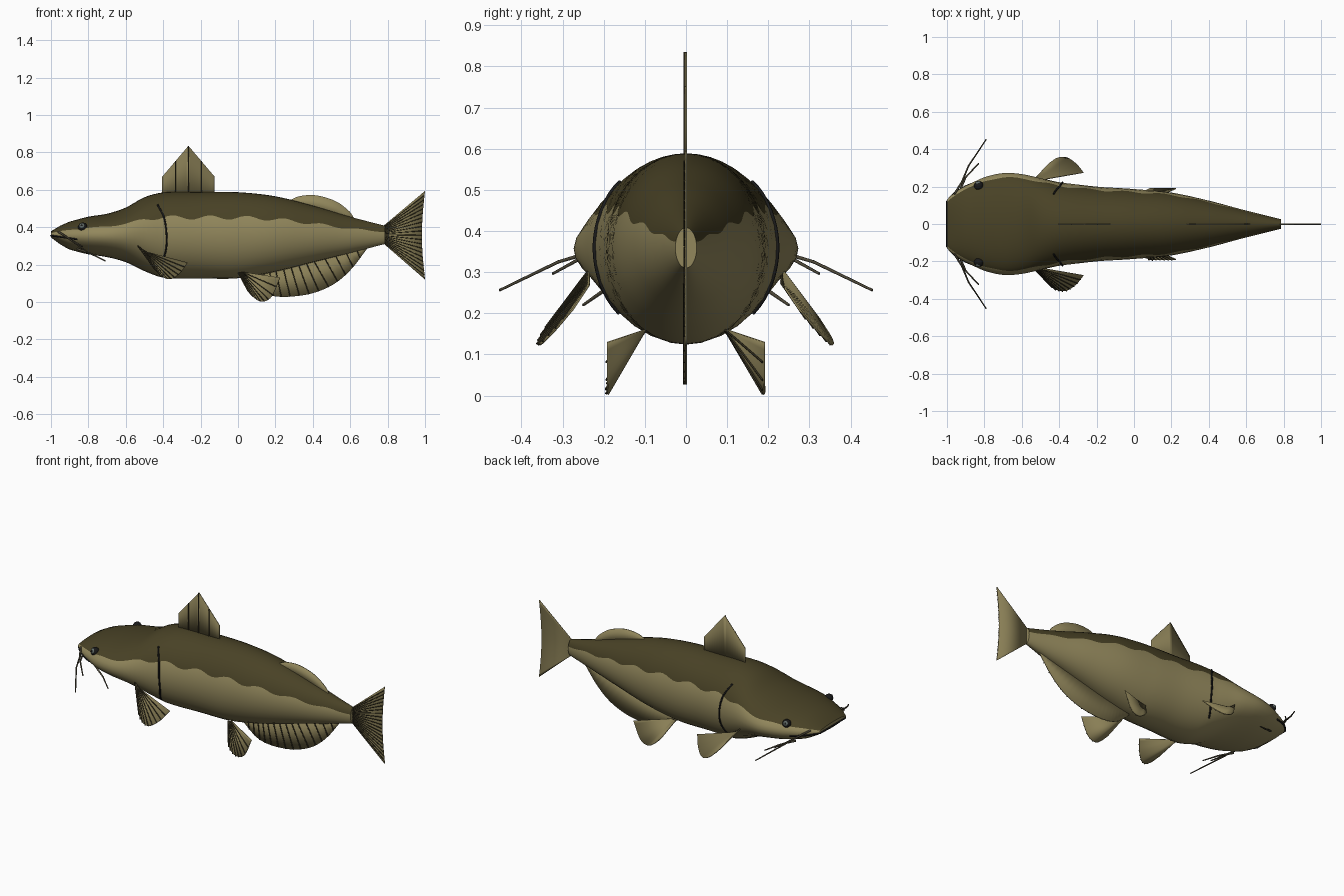
import bpy, math
from mathutils import Vector

if "Cube" in bpy.data.objects:
    bpy.data.objects.remove(bpy.data.objects["Cube"])


def material(name, r, g, b):
    m = bpy.data.materials.new(name)
    m.diffuse_color = (r, g, b, 1)
    m.use_nodes = True
    m.node_tree.nodes["Principled BSDF"].inputs["Base Color"].default_value = m.diffuse_color
    return m


FLANK = material("olive tan", 0.29, 0.245, 0.108)
BACK = material("dark olive", 0.066, 0.054, 0.019)
FIN = material("fin olive", 0.25, 0.21, 0.092)
RAY = material("dark brown", 0.03, 0.025, 0.012)
BLACK = material("black", 0.01, 0.01, 0.01)
IRIS = material("grey", 0.12, 0.15, 0.14)
WHISKER = material("whisker brown", 0.075, 0.065, 0.04)


def spline(pts, t):
    """Catmull-Rom point at t in 0..1 along evenly weighted points."""
    pts = [Vector(p) for p in pts]
    s = min(max(t, 0), 1) * (len(pts) - 1)
    i = min(int(s), len(pts) - 2)
    f = s - i
    p1, p2 = pts[i], pts[i + 1]
    p0 = pts[i - 1] if i else p1 * 2 - p2
    p3 = pts[i + 2] if i + 2 < len(pts) else p2 * 2 - p1
    return 0.5 * (2 * p1 + (p2 - p0) * f + (2 * p0 - 5 * p1 + 4 * p2 - p3) * f * f
                  + (3 * p1 - p0 - 3 * p2 + p3) * f ** 3)


def sample(pts, n, smooth=True):
    if smooth:
        return [spline(pts, i / (n - 1)) for i in range(n)]
    out = []
    for i in range(n):
        s = i / (n - 1) * (len(pts) - 1)
        k = min(int(s), len(pts) - 2)
        out.append(Vector(pts[k]).lerp(Vector(pts[k + 1]), s - k))
    return out


def mesh_object(name, verts, faces, mats, smooth=None):
    me = bpy.data.meshes.new(name)
    me.from_pydata([tuple(v) for v in verts], [], faces)
    for m in mats:
        me.materials.append(m)
    ob = bpy.data.objects.new(name, me)
    bpy.context.collection.objects.link(ob)
    if smooth:
        bpy.ops.object.select_all(action='DESELECT')
        ob.select_set(True)
        bpy.context.view_layer.objects.active = ob
        bpy.ops.object.shade_smooth_by_angle(angle=math.radians(smooth))
    return ob


def tubes(name, paths, radius, mat, taper=1.0):
    cu = bpy.data.curves.new(name, 'CURVE')
    cu.dimensions = '3D'
    cu.bevel_depth = radius
    cu.bevel_resolution = 1
    cu.use_fill_caps = True
    cu.materials.append(mat)
    for path in paths:
        sp = cu.splines.new('POLY')
        sp.points.add(len(path) - 1)
        for i, p in enumerate(path):
            sp.points[i].co = (*p, 1)
            sp.points[i].radius = 1 + (taper - 1) * i / (len(path) - 1)
    ob = bpy.data.objects.new(name, cu)
    bpy.context.collection.objects.link(ob)
    return ob


def mirrored(path):
    return [(p[0], -p[1], p[2]) for p in path]


# Body sections: x, top z, bottom z, half width
SECTIONS = [(-1, .378, .345, .13), (-.95, .408, .308, .175), (-.9, .43, .28, .205),
            (-.8, .456, .255, .25), (-.7, .472, .24, .272), (-.6, .505, .213, .267),
            (-.5, .56, .165, .245), (-.4, .586, .13, .223), (-.2, .588, .126, .2),
            (0, .587, .127, .187), (.2, .565, .162, .168), (.4, .515, .212, .125),
            (.6, .456, .262, .072), (.785, .408, .31, .026)]


def section(x):
    """Centre height, half height and half width of the body at x."""
    for i in range(len(SECTIONS) - 1):
        if x <= SECTIONS[i + 1][0] or i == len(SECTIONS) - 2:
            f = (x - SECTIONS[i][0]) / (SECTIONS[i + 1][0] - SECTIONS[i][0])
            t = (i + f) / (len(SECTIONS) - 1)
            v = [spline([(s[1], s[2], s[3]) for s in SECTIONS], t)][0]
            return (v[0] + v[1]) / 2, (v[0] - v[1]) / 2, v[2]


def skin(x, z, side=-1, out=0.0):
    zc, h, w = section(x)
    t = max(-1, min(1, (z - zc) / h))
    return Vector((x, side * (w * math.sqrt(1 - t * t) + out), z))


# Body: lofted rings whose vertices follow the wavy colour border
LOW, UP, STEPS = 10, 8, 72
N = 2 * (LOW + UP)
verts, faces = [], []
for i in range(STEPS + 1):
    x = -1 + 1.785 * i / STEPS
    zc, h, w = section(x)
    wave = 0.05 if x > -0.5 else 0.02
    b = math.asin(0.41 - 0.1 * max(0, x) + wave * math.sin(math.tau * x / 0.2))
    half = [-math.pi / 2 + (b + math.pi / 2) * k / LOW for k in range(LOW)]
    half += [b + (math.pi / 2 - b) * k / UP for k in range(UP + 1)]
    ring = half + [math.pi - a for a in half[-2:0:-1]]
    verts += [(x, w * math.cos(a), zc + h * math.sin(a)) for a in ring]
for i in range(STEPS):
    for k in range(N):
        k2 = (k + 1) % N
        faces.append((i * N + k, i * N + k2, (i + 1) * N + k2, (i + 1) * N + k))
faces += [tuple(range(N))[::-1], tuple(range(STEPS * N, STEPS * N + N))]
body = mesh_object("body", verts, faces, [FLANK, BACK], 50)
for p in body.data.polygons[:STEPS * N]:
    p.material_index = int(LOW <= p.index % N < LOW + 2 * UP)


# Fins: thin sheets between a base line and an outer edge, rays on one face
def fin(name, base, edge, rays, mat=FIN, smooth=True, n=25, mirror=False, r=0.003):
    for side, label in (((1, "left_"), (-1, "right_")) if mirror else ((1, ""),)):
        flip = lambda ps: [Vector((p[0], p[1] * side, p[2])) for p in ps]
        a, b = sample(flip(base), n, False), sample(flip(edge), n, smooth)
        ob = mesh_object(label + name, a + b,
                         [(i, i + 1, n + i + 1, n + i) for i in range(n - 1)], [mat], 40)
        mod = ob.modifiers.new("thickness", 'SOLIDIFY')
        mod.thickness, mod.offset = 0.005, 0
        if rays:
            off = Vector((0, -0.004, 0))
            ra, rb = sample(flip(base), rays + 2, False), sample(flip(edge), rays + 2, smooth)
            tubes(label + name + "_rays", [(p + off, q + off) for p, q in
                                           list(zip(ra, rb))[1:-1]], r, RAY)


fin("dorsal_fin", [(-.405, 0, .56), (-.125, 0, .56)],
    [(-.405, 0, .67), (-.265, 0, .835), (-.125, 0, .67)], 3, smooth=False)
fin("adipose_fin", [(.27, 0, .52), (.62, 0, .43)],
    [(.27, 0, .54), (.33, 0, .566), (.42, 0, .57), (.52, 0, .54), (.59, 0, .49), (.62, 0, .45)],
    0, FLANK)
fin("anal_fin", [(.04, 0, .15), (.2, 0, .18), (.4, 0, .23), (.69, 0, .3)],
    [(.04, 0, .12), (.12, 0, .055), (.2, 0, .03), (.3, 0, .03), (.41, 0, .05),
     (.52, 0, .1), (.61, 0, .18), (.69, 0, .285)], 14)
fin("tail_fin", [(.775, 0, .315), (.775, 0, .405)],
    [(1, 0, .12), (.988, 0, .24), (.983, 0, .357), (.988, 0, .475), (1, 0, .594)], 19, r=.0024)
fin("pectoral_fin", [(-.54, .235, .305), (-.5, .235, .27)],
    [(-.455, .325, .185), (-.41, .353, .14), (-.36, .355, .124), (-.31, .322, .155),
     (-.27, .275, .21)], 9, mirror=True, r=.0026)
fin("pelvic_fin", [(0, .1, .155), (.03, .1, .16)],
    [(.05, .17, .06), (.085, .19, .025), (.13, .19, .003), (.18, .19, .03), (.225, .19, .13)],
    8, mirror=True, r=.0026)

# Gill slits and mouth line drawn along the skin
gill_line = [(-.43, .52), (-.395, .45), (-.382, .36), (-.385, .28), (-.41, .2)]
gill = [skin(p[0], p[2], 1, .001) for p in sample([(x, 0, z) for x, z in gill_line], 20)]
tubes("gill_slits", [gill, mirrored(gill)], .005, BLACK)
lip = [skin(-.86 - .14 * i / 10, .335 + .02 * i / 10, 1, .001) for i in range(11)]
tubes("mouth_line", [lip + mirrored(lip)[::-1]], .005, BLACK)

# Whiskers, three pairs
whiskers = [[(-.96, .16, .375), (-.92, .225, .35), (-.885, .31, .325), (-.79, .453, .256)],
            [(-.93, .18, .35), (-.9, .25, .337), (-.83, .324, .296)],
            [(-.86, .16, .285), (-.78, .2, .255), (-.71, .25, .22)]]
tubes("whiskers", whiskers + [mirrored(w) for w in whiskers], .006, WHISKER, .55)

# Eyes: dark ball with a grey iris and black pupil
for side, label in ((1, "left"), (-1, "right")):
    c = skin(-.83, .4, side, -.004)
    d = Vector((-.25, side, .45)).normalized()
    for name, r, shift, mat in (("eye", .025, 0, BLACK), ("iris", .017, .0105, IRIS),
                                ("pupil", .009, .0195, BLACK)):
        bpy.ops.mesh.primitive_uv_sphere_add(segments=20, ring_count=12, radius=r,
                                             location=c + d * shift)
        ob = bpy.context.object
        ob.name = label + "_" + name
        ob.data.materials.append(mat)
        bpy.ops.object.shade_smooth()
